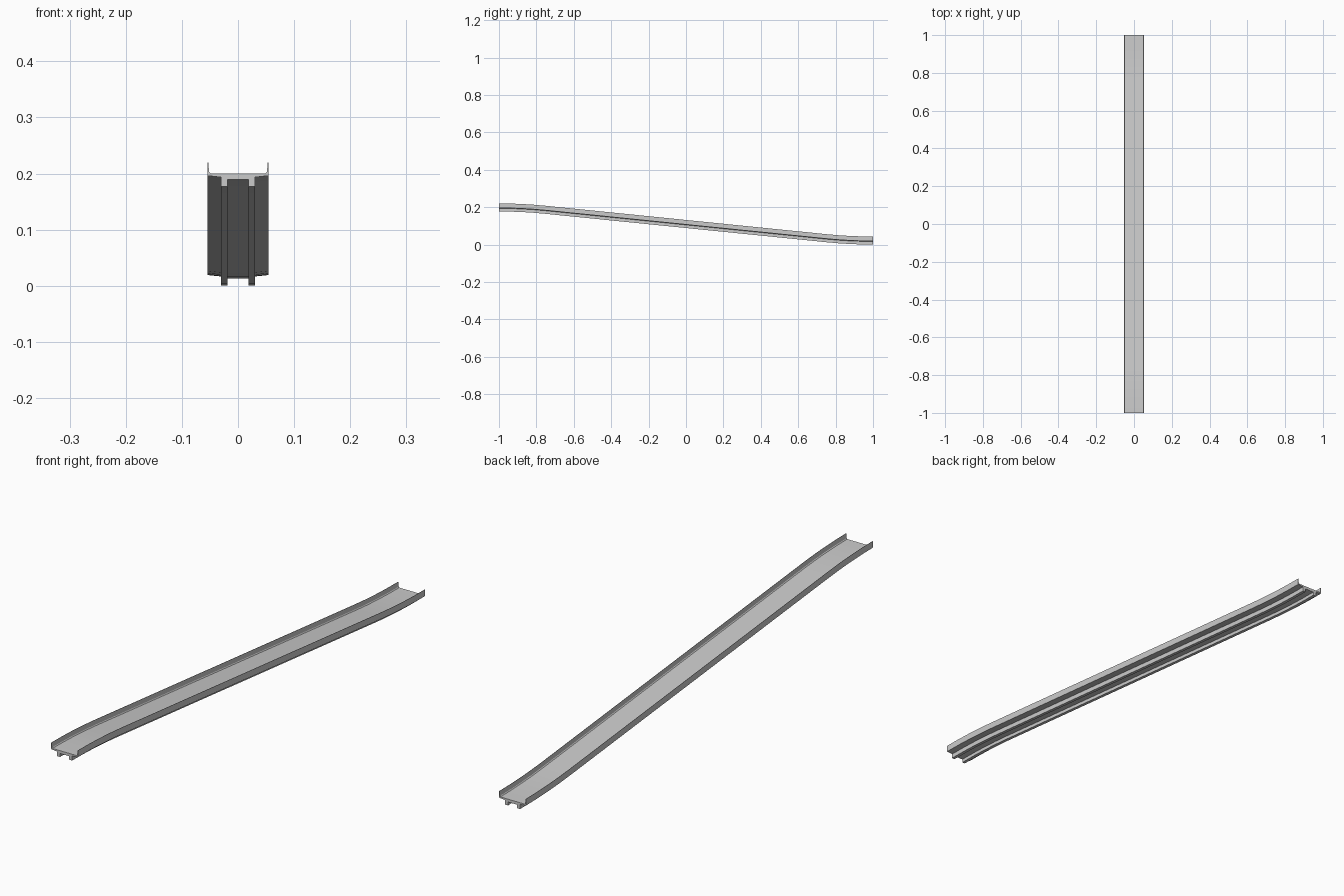
import bpy, bmesh

if "Cube" in bpy.data.objects:
    bpy.data.objects.remove(bpy.data.objects["Cube"])

# Half cross-section (x, height relative to the channel floor), from floor centre outward and back underneath
HALF = [(0.049, 0.0), (0.0515, 0.003), (0.053, 0.020), (0.054, 0.020),
        (0.054, -0.004), (0.0305, -0.0065), (0.0305, -0.023),
        (0.0185, -0.023), (0.0185, -0.0105)]
PROFILE = HALF + [(-x, z) for x, z in reversed(HALF)]

TOP, BOTTOM = 0.200, 0.023   # floor height at the two ends
BEND = 0.25                  # length of each easing curve
SLOPE = (TOP - BOTTOM) / (2 - BEND)
STEPS = 4


def floor_height(y):
    """Level end, arc into a straight slope, arc back to level."""
    d = y + 1
    if d < BEND:
        return TOP - SLOPE * d * d / (2 * BEND)
    if d > 2 - BEND:
        return BOTTOM + SLOPE * (2 - d) ** 2 / (2 * BEND)
    return TOP - SLOPE * (d - BEND / 2)


# Stations along the slide
near = [-1 + BEND * i / STEPS for i in range(STEPS + 1)]
stations = near + [-y for y in reversed(near)]

# Sloping channel with side walls and two rails underneath
bm = bmesh.new()
rings = []
for y in stations:
    h = floor_height(y)
    rings.append([bm.verts.new((x, y, h + z)) for x, z in PROFILE])
n = len(PROFILE)
for a, b in zip(rings, rings[1:]):
    for i in range(n):
        j = (i + 1) % n
        bm.faces.new((a[i], a[j], b[j], b[i]))
caps = [bm.faces.new(rings[0]), bm.faces.new(rings[-1])]
bmesh.ops.recalc_face_normals(bm, faces=bm.faces[:])
bmesh.ops.triangulate(bm, faces=caps)

mesh = bpy.data.meshes.new("sloped_channel")
bm.to_mesh(mesh)
bm.free()
channel = bpy.data.objects.new("sloped_channel", mesh)
bpy.context.collection.objects.link(channel)

# Smooth the bends, keep the profile edges sharp
bpy.context.view_layer.objects.active = channel
channel.select_set(True)
bpy.ops.object.shade_smooth_by_angle(angle=0.09)
